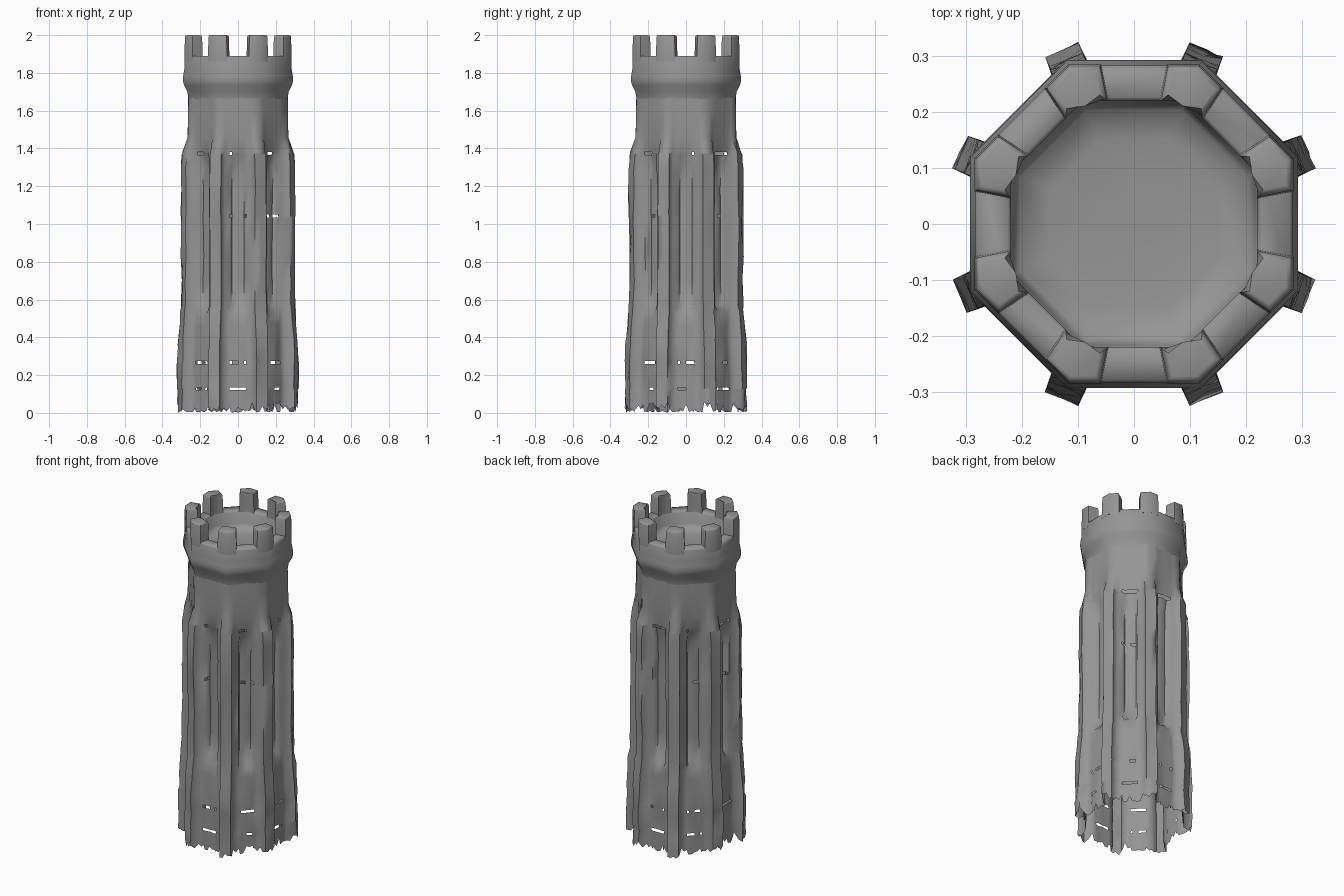
import bpy, bmesh, math, random
from mathutils import Vector, Matrix

if "Cube" in bpy.data.objects:
    bpy.data.objects.remove(bpy.data.objects["Cube"])

random.seed(4)
STEP = math.pi / 4
TAN, COS = math.tan(STEP / 2), math.cos(STEP / 2)

stone = bpy.data.materials.new("dark_stone")
stone.diffuse_color = (0.3, 0.3, 0.3, 1)
stone.use_nodes = True
stone.node_tree.nodes["Principled BSDF"].inputs["Base Color"].default_value = stone.diffuse_color


def finish(bm, name, angle=35, normals=True):
    if normals:
        bmesh.ops.recalc_face_normals(bm, faces=bm.faces)
    me = bpy.data.meshes.new(name)
    bm.to_mesh(me)
    bm.free()
    me.materials.append(stone)
    ob = bpy.data.objects.new(name, me)
    bpy.context.collection.objects.link(ob)
    bpy.ops.object.select_all(action='DESELECT')
    ob.select_set(True)
    bpy.context.view_layer.objects.active = ob
    bpy.ops.object.shade_smooth_by_angle(angle=math.radians(angle))
    return ob


def polar(depth, side, ang):
    """Point 'depth' out along ang and 'side' along the tangent."""
    c, s = math.cos(ang), math.sin(ang)
    return Vector((depth * c - side * s, depth * s + side * c, 0))


def section(wall, pier, recess):
    """Octagon ring: each wall face with a central recess, then a corner pier.
    A pier of 0 lies flush, giving a plain octagon."""
    pts = []
    edge = wall * TAN - 0.035 / COS
    for k in range(8):
        a = k * STEP
        for t, d in ((-edge, 0), (-0.044, 0), (-0.032, recess), (0, recess * .8),
                     (0.032, recess), (0.044, 0), (edge, 0)):
            pts.append(polar(wall - d, t, a))
        for t in (-0.032, 0, 0.032):
            flush = wall / COS - abs(t) * TAN
            pts.append(polar(pier or flush, t, a + STEP / 2))
    return pts


# Weathered hollow shaft: z, wall apothem, pier radius, recess depth
rows = [(0.02, .276, .334, 0), (0.12, .276, .334, 0), (0.135, .276, .334, 0),
        (0.26, .275, .334, 0), (0.275, .275, .334, 0), (0.37, .272, .332, 0),
        (0.46, .268, .325, 0), (0.53, .266, .317, 0), (0.57, .262, .315, .03),
        (0.70, .260, .314, .033), (0.84, .260, .314, .033), (1.035, .260, .314, .033),
        (1.05, .260, .314, .033), (1.18, .260, .315, .033), (1.29, .261, .314, .03),
        (1.365, .262, .308, .012), (1.38, .263, .305, .006), (1.46, .266, 0, 0),
        (1.60, .264, 0, 0), (1.72, .262, 0, 0)]
slits = {1: .6, 3: .7, 11: .3, 15: .5}

bm = bmesh.new()
rings = []
for i, (z, wall, pier, recess) in enumerate(rows):
    ring = []
    for p in section(wall, pier, recess):
        wear = 1 + random.uniform(-.018, .012) * (0.3 if i > 16 else 1)
        zz = z + (random.uniform(-.02, .04) if i == 0 else 0)
        if 4 < i < 16 and i not in (11, 12, 15):
            zz += random.uniform(-.015, .015)
        ring.append(bm.verts.new((p.x * wear, p.y * wear, zz)))
    rings.append(ring)
rings[0][62].co.z = 0.0
n = len(rings[0])
for i in range(len(rings) - 1):
    for j in range(n):
        gap = 1 <= j % 10 <= 4 and random.random() < slits.get(i, 0)
        if not gap:
            k = (j + 1) % n
            bm.faces.new((rings[i][j], rings[i][k], rings[i + 1][k], rings[i + 1][j]))
# Ragged teeth along the broken foot
for j in range(n):
    a, b = rings[0][j], rings[0][(j + 1) % n]
    mid = (a.co + b.co) / 2
    mid.z = max(0.005, mid.z - random.uniform(.005, .03))
    bm.faces.new((b, a, bm.verts.new(mid)))
finish(bm, "shaft", 75, normals=False)

# Flared collar, parapet and dished roof floor: z, apothem
profile = [(1.66, .262), (1.70, .268), (1.735, .286), (1.76, .292), (1.785, .290),
           (1.82, .284), (1.88, .283), (1.89, .278), (1.89, .226), (1.88, .219),
           (1.81, .215), (1.79, .203), (1.78, .15), (1.778, .07)]
bm = bmesh.new()
rings = [[bm.verts.new(polar(a / COS, 0, (k + .5) * STEP) + Vector((0, 0, z)))
          for k in range(8)] for z, a in profile]
for lo, hi in zip(rings, rings[1:]):
    for j in range(8):
        k = (j + 1) % 8
        bm.faces.new((lo[j], lo[k], hi[k], hi[j]))
bm.faces.new(rings[-1])
finish(bm, "parapet", 75)

# Eight merlons folded around the corners
for k in range(8):
    ang = (k + .5) * STEP
    plan = []
    for apo, reach, order in ((.284, .060, (-1, 0, 1)), (.219, .046, (1, 0, -1))):
        for s in order:
            corner = polar(apo / COS, 0, 0)
            along = polar(0, s * reach, s * STEP / 2)
            plan.append(corner + along)
    bm = bmesh.new()
    low = [bm.verts.new(p + Vector((0, 0, 1.86))) for p in plan]
    c = sum(plan, Vector()) / 6
    high = [bm.verts.new(c + (p - c) * .93 + Vector((0, 0, 2))) for p in plan]
    top = bm.faces.new(high)
    bm.faces.new(low[::-1])
    for j in range(6):
        m = (j + 1) % 6
        bm.faces.new((low[j], low[m], high[m], high[j]))
    bmesh.ops.bevel(bm, geom=list(top.edges), offset=.01, segments=2,
                    affect='EDGES', profile=.5)
    bmesh.ops.transform(bm, matrix=Matrix.Rotation(ang, 4, 'Z'), verts=bm.verts)
    finish(bm, "merlon", 60)
